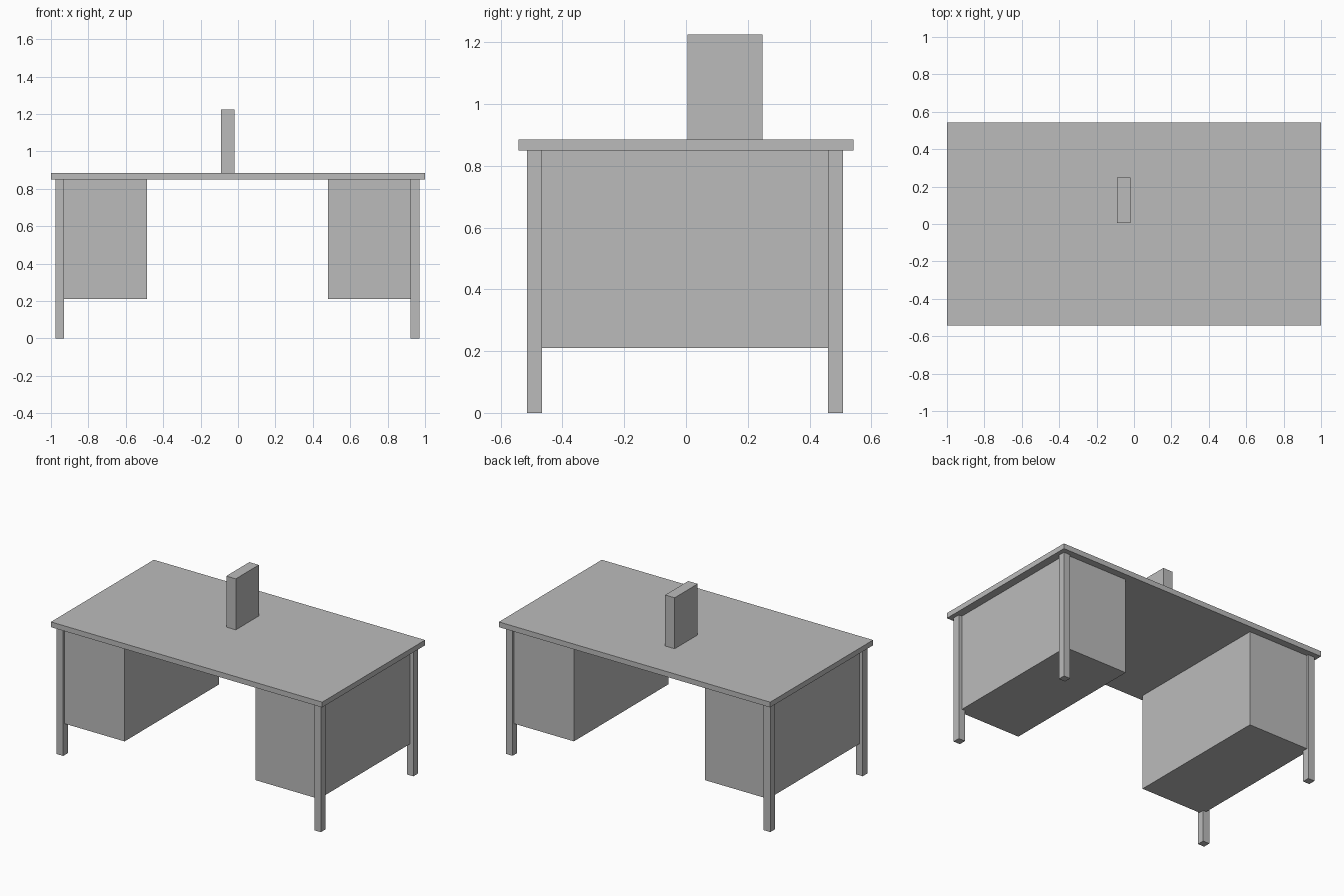
import bpy

default = bpy.data.objects.get("Cube")
if default:
    bpy.data.objects.remove(default, do_unlink=True)

# One plain grey for the whole desk
grey = bpy.data.materials.new("plain grey")
grey.use_nodes = True
colour = (0.5, 0.5, 0.5, 1)
grey.diffuse_color = colour
grey.node_tree.nodes["Principled BSDF"].inputs["Base Color"].default_value = colour


def box(name, x, y, z):
    """Box spanning the given (low, high) ranges."""
    spans = (x, y, z)
    bpy.ops.mesh.primitive_cube_add(size=1, location=[(a + b) / 2 for a, b in spans])
    obj = bpy.context.object
    obj.name = name
    obj.scale = [b - a for a, b in spans]
    bpy.ops.object.transform_apply(location=False, rotation=False, scale=True)
    obj.data.materials.append(grey)
    return obj


TOP_UNDER, TOP = 0.85, 0.885
LEG_HALF = 0.024
LEG_X, LEG_Y = 0.95, 0.487
SHIFT = -0.003  # the frame sits slightly off the centre of the top

# Tabletop
box("tabletop", (-1, 1), (-0.542, 0.542), (TOP_UNDER, TOP))

# Legs and drawer pedestals, whose outer corners meet the leg centres
for side_name, side in (("left", 1), ("right", -1)):
    cx = side * LEG_X + SHIFT
    for end_name, end in (("front", -1), ("back", 1)):
        cy = end * LEG_Y + SHIFT
        box(f"{end_name}_{side_name}_leg",
            (cx - LEG_HALF, cx + LEG_HALF), (cy - LEG_HALF, cy + LEG_HALF),
            (0, TOP_UNDER))
    inner = side * 0.483 + SHIFT
    box(f"{side_name}_pedestal", (min(cx, inner), max(cx, inner)),
        (-0.5, 0.495), (0.21, TOP_UNDER))

# Upright box standing on the top
box("upright_box", (-0.09, -0.02), (0.005, 0.248), (TOP, 1.225))
